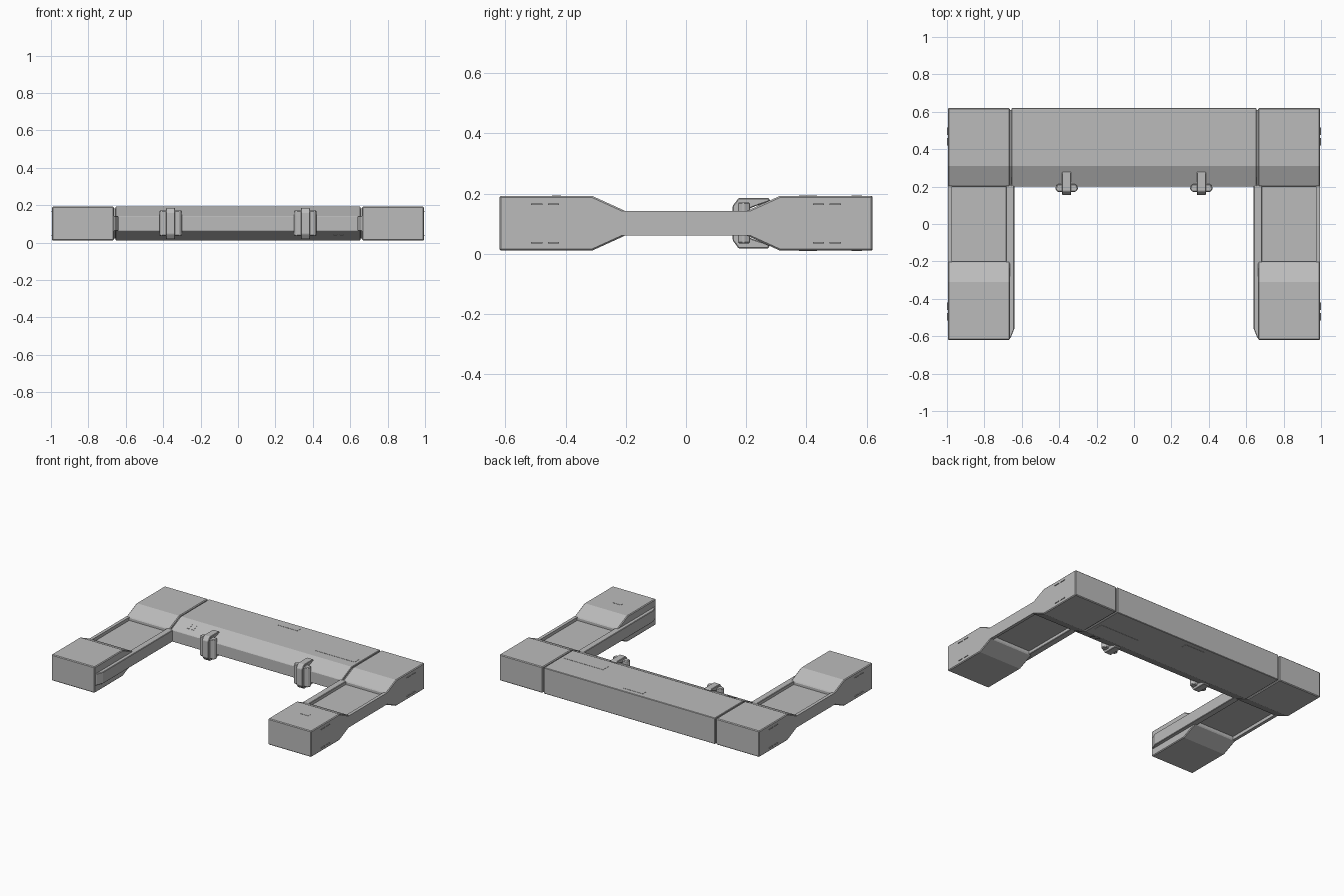
import bpy
import bmesh
from mathutils import Vector

if "Cube" in bpy.data.objects:
    bpy.data.objects.remove(bpy.data.objects["Cube"], do_unlink=True)

grey = bpy.data.materials.new("satin grey")
grey.use_nodes = True
COLOUR = (0.5, 0.5, 0.5, 1)
grey.diffuse_color = COLOUR
grey.node_tree.nodes["Principled BSDF"].inputs["Base Color"].default_value = COLOUR

BOTTOM, TOP = 0.012, 0.192
LOW, HIGH = 0.062, 0.142
BACK, NECK, SHOULDER = 0.62, 0.2, 0.31
OUTER, SEAM = 0.995, 0.66


def prism(name, points, start, end, axis="x", bevel=0.0):
    """Extrude a closed outline along one axis."""
    bm = bmesh.new()
    place = {"x": lambda a, b, d: (d, a, b), "y": lambda a, b, d: (a, d, b),
             "z": lambda a, b, d: (a, b, d)}[axis]
    face = bm.faces.new([bm.verts.new(place(a, b, start)) for a, b in points])
    grown = bmesh.ops.extrude_face_region(bm, geom=[face])
    verts = [g for g in grown["geom"] if isinstance(g, bmesh.types.BMVert)]
    bmesh.ops.translate(bm, verts=verts, vec=Vector(place(0, 0, end - start)))
    bmesh.ops.recalc_face_normals(bm, faces=bm.faces)
    mesh = bpy.data.meshes.new(name)
    bm.to_mesh(mesh)
    bm.free()
    obj = bpy.data.objects.new(name, mesh)
    bpy.context.collection.objects.link(obj)
    mesh.materials.append(grey)
    if bevel:
        mod = obj.modifiers.new("soft edges", "BEVEL")
        mod.width, mod.segments = bevel, 1
        mod.limit_method = "ANGLE"
    return obj


def box(name, x, y, z, bevel=0.0):
    outline = [(x[0], y[0]), (x[1], y[0]), (x[1], y[1]), (x[0], y[1])]
    return prism(name, outline, z[0], z[1], "z", bevel)


def mirror_x(obj):
    mod = obj.modifiers.new("other side", "MIRROR")
    mod.use_axis = (True, False, False)
    return obj


def wedge(sign, inset=0.0):
    """Housing section that narrows to the thin neck."""
    s, i = sign, inset
    return [(s * (BACK - i), BOTTOM + i), (s * (BACK - i), TOP - i),
            (s * SHOULDER, TOP - i), (s * (NECK + i), HIGH - i),
            (s * (NECK + i), LOW + i), (s * SHOULDER, BOTTOM + i)]


def hook_strap(name, sign, z_low, z_high):
    return box(name, (sign - 0.024, sign + 0.024), (0.17, 0.28), (z_low, z_high), 0.006)


# Cross beam, and the recessed core that shows in its end seams
prism("cross_beam", wedge(1), -0.655, 0.655, "x", 0.003)
prism("seam_core", wedge(1, 0.01), -0.67, 0.67)

# Corner and end housings
mirror_x(prism("corner_housing", wedge(1), 0.664, OUTER, "x", 0.005))
mirror_x(prism("end_housing", wedge(-1), 0.664, OUTER, "x", 0.005))

# Arms: recessed panel between two rails
mirror_x(box("arm_panel", (0.67, 0.985), (-0.22, 0.22), (0.084, 0.12)))
mirror_x(box("outer_rail", (0.973, OUTER), (-0.22, 0.22), (LOW, HIGH)))
rail = [(0.64, 0.21), (0.685, 0.21), (0.685, -0.61), (0.66, -0.61), (0.64, -0.56)]
mirror_x(prism("inner_rail", rail, LOW, HIGH, "z", 0.003))

# Clips on the front of the beam
for side, x in (("right", -0.36), ("left", 0.36)):
    pad = [(x - 0.062, 0.19), (x - 0.05, 0.172), (x + 0.05, 0.172),
           (x + 0.062, 0.19), (x + 0.05, 0.213), (x - 0.05, 0.213)]
    prism(side + "_clip_pad", pad, 0.035, 0.172, "z", 0.005)
    hook = [(0.155, 0.045), (0.175, 0.018), (0.275, 0.018), (0.275, 0.032),
            (0.22, 0.05), (0.196, 0.062), (0.196, 0.142), (0.22, 0.155),
            (0.28, 0.176), (0.275, 0.186), (0.175, 0.186), (0.155, 0.16)]
    prism(side + "_clip_hook", hook, x - 0.024, x + 0.024, "x", 0.003)

# Thin plates above and below the beam
for name, low, high in (("top", TOP - 0.003, TOP + 0.0015),
                        ("bottom", BOTTOM - 0.0015, BOTTOM + 0.003)):
    z = (low, high)
    box(name + "_centre_plate", (-0.08, 0.07), (0.55, 0.585), z)
    box(name + "_long_plate", (0.33, 0.63), (0.375, 0.435), z)
box("end_plate", (0.79, 0.85), (-0.445, -0.415), (TOP - 0.003, TOP + 0.0015))

# Pairs of small tabs on the beam slopes
slope = (TOP - HIGH) / (SHOULDER - NECK)
for name, xs, flip in (("top", (-0.56, -0.525), 1), ("bottom", (0.51, 0.545), -1)):
    middle = (BOTTOM + TOP) / 2
    tab = []
    for y, lift in ((0.24, 0.002), (0.278, 0.002), (0.278, -0.003), (0.24, -0.003)):
        height = HIGH + slope * (y - NECK) + lift
        tab.append((y, middle + flip * (height - middle)))
    for i, x in enumerate(xs):
        prism(f"{name}_slope_tab_{i + 1}", tab, x, x + 0.018)

# Narrow ribs on the outer faces of the housings
for end, sign in (("front", -1), ("back", 1)):
    for level, z in (("low", 0.037), ("high", 0.165)):
        for i, y in enumerate((0.44, 0.496)):
            mirror_x(box(f"{end}_{level}_rib_{i + 1}", (0.99, 1.0),
                         (sign * y - 0.019, sign * y + 0.019), (z - 0.002, z + 0.002)))
